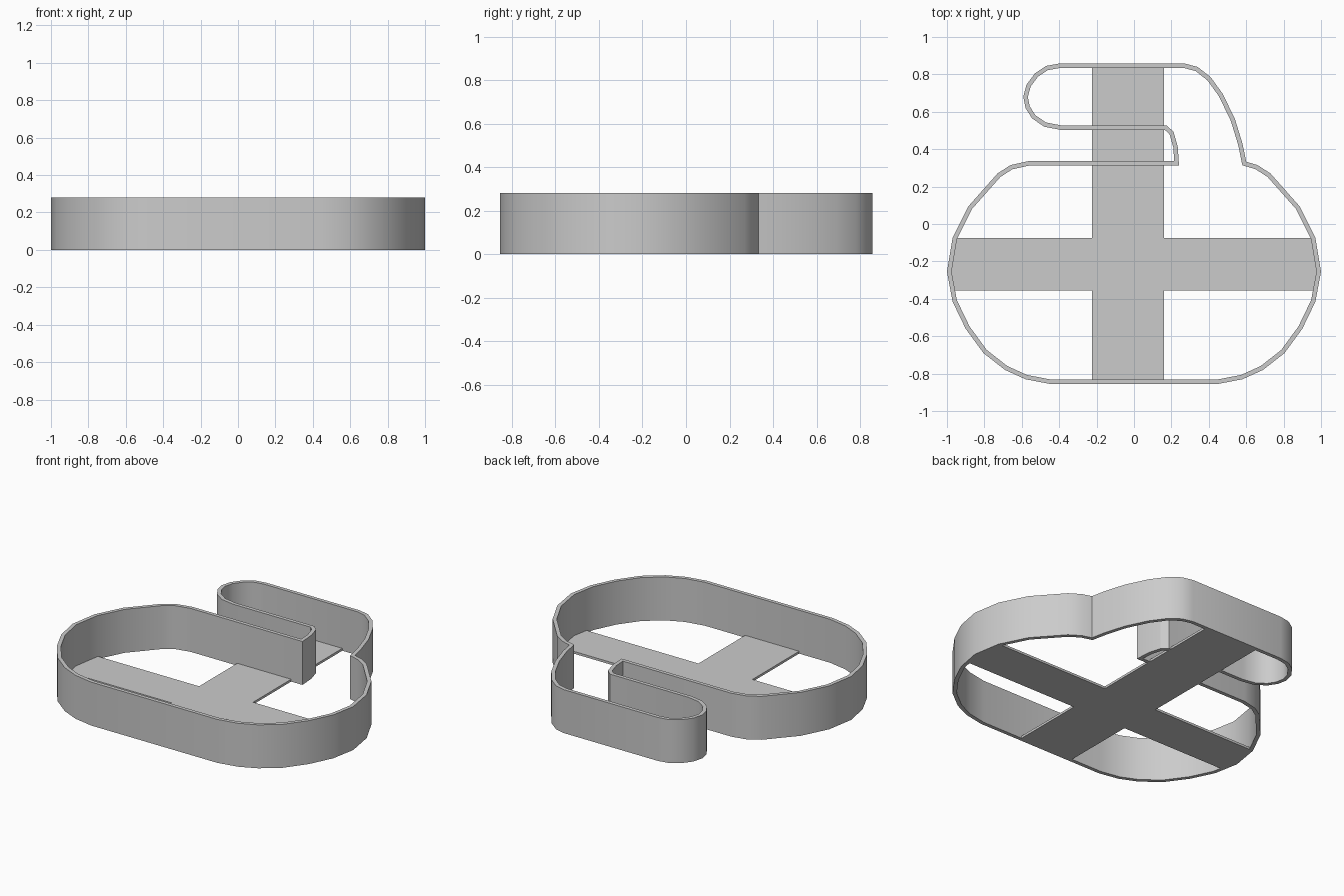
import bpy
import bmesh
from mathutils import Vector

HEIGHT = 0.28
THICKNESS = 0.024
BASE = 0.015

cube = bpy.data.objects.get("Cube")
if cube:
    bpy.data.objects.remove(cube, do_unlink=True)

grey = bpy.data.materials.new("plain grey")
grey.use_nodes = True
colour = (0.6, 0.6, 0.6, 1)
grey.diffuse_color = colour
grey.node_tree.nodes["Principled BSDF"].inputs["Base Color"].default_value = colour


def add_object(name, bm):
    """Turn a bmesh into a named, shaded object."""
    bmesh.ops.recalc_face_normals(bm, faces=bm.faces)
    mesh = bpy.data.meshes.new(name)
    bm.to_mesh(mesh)
    bm.free()
    mesh.materials.append(grey)
    obj = bpy.data.objects.new(name, mesh)
    bpy.context.collection.objects.link(obj)
    bpy.ops.object.select_all(action='DESELECT')
    obj.select_set(True)
    bpy.context.view_layer.objects.active = obj
    bpy.ops.object.shade_smooth_by_angle(angle=0.5)
    return obj


def inset_outline(outline, distance):
    """Offset a counter-clockwise outline inwards with mitred corners."""
    result = []
    for i, point in enumerate(outline):
        before = (point - outline[i - 1]).normalized()
        after = (outline[(i + 1) % len(outline)] - point).normalized()
        n1 = Vector((-before.y, before.x))
        n2 = Vector((-after.y, after.x))
        result.append(point + (n1 + n2) * distance / (1 + n1.dot(n2)))
    return result


def add_wall(name, outline, thickness, height):
    """Raise a closed band of even thickness along an outline."""
    inner = inset_outline(outline, thickness)
    bm = bmesh.new()
    rings = [[bm.verts.new((p.x, p.y, z)) for p in path]
             for path, z in ((outline, 0), (outline, height),
                             (inner, height), (inner, 0))]
    for r, ring in enumerate(rings):
        following = rings[(r + 1) % len(rings)]
        for i in range(len(ring)):
            j = (i + 1) % len(ring)
            bm.faces.new((ring[i], ring[j], following[j], following[i]))
    return add_object(name, bm)


def add_plate(name, outline, height):
    """Extrude a flat outline upwards."""
    bm = bmesh.new()
    face = bm.faces.new([bm.verts.new((x, y, 0)) for x, y in outline])
    raised = bmesh.ops.extrude_face_region(bm, geom=[face], use_keep_orig=True)
    verts = [v for v in raised["geom"] if isinstance(v, bmesh.types.BMVert)]
    bmesh.ops.translate(bm, verts=verts, vec=(0, 0, height))
    return add_object(name, bm)


# Rounded side of the body, mirrored for the other side
flank = [(.45, -.855), (.58, -.83), (.69, -.78), (.805, -.69), (.9, -.56),
         (.97, -.415), (1, -.255), (.97, -.075), (.885, .095), (.73, .27),
         (.66, .315)]
mirrored_flank = [(-x, y) for x, y in reversed(flank)]

# Neck, curved back and rounded end of the upper lobe
lobe = [(.6, .333), (.58, .43), (.54, .56), (.475, .695), (.41, .785),
        (.34, .84), (.27, .858), (-.4, .858), (-.47, .845), (-.53, .805),
        (-.575, .745), (-.592, .68), (-.58, .62), (-.545, .565),
        (-.48, .52), (-.39, .503)]

# Slot between the lobe and the body
slot = [(.165, .503), (.19, .48), (.21, .41), (.215, .337), (-.56, .337)]

outline = [Vector(p) for p in flank + lobe + slot + mirrored_flank]
add_wall("cutter_wall", outline, THICKNESS, HEIGHT)

# Thin cross brace joining the walls at the bottom
left, right, front, back = -.225, .16, -.355, -.075
cross = [(left, -.845), (right, -.845), (right, front),
         (.96, front), (.985, -.255), (.96, back), (right, back),
         (right, .85), (left, .85), (left, back),
         (-.96, back), (-.985, -.255), (-.96, front), (left, front)]
add_plate("cross_brace", cross, BASE)
